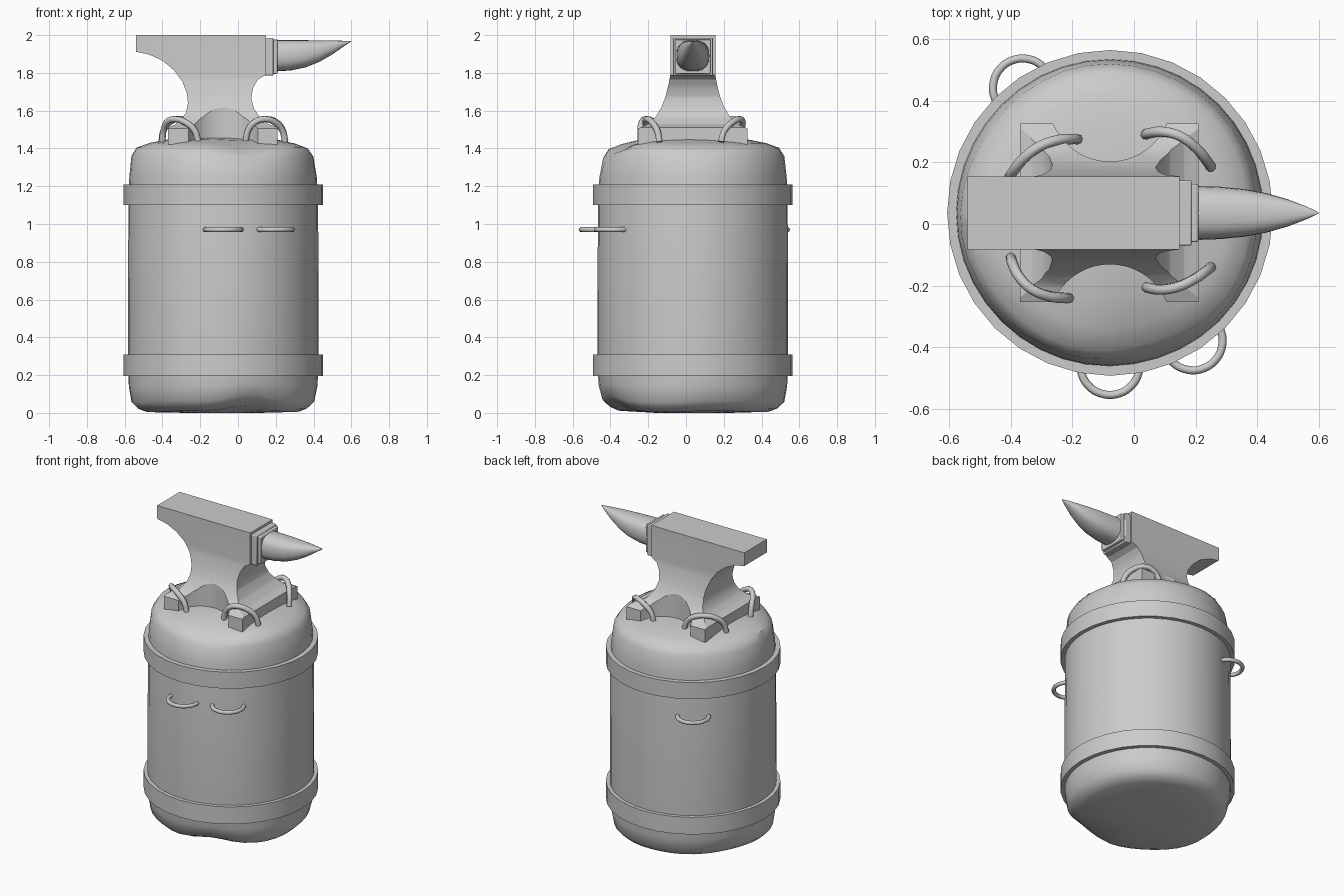
import bpy, bmesh, math
from mathutils import Vector

if "Cube" in bpy.data.objects:
    bpy.data.objects.remove(bpy.data.objects["Cube"])

CX, CY = -0.078, 0.036   # axis of the stump


def finish(ob, angle=35):
    bpy.ops.object.select_all(action='DESELECT')
    ob.select_set(True)
    bpy.context.view_layer.objects.active = ob
    bpy.ops.object.shade_smooth_by_angle(angle=math.radians(angle))
    return ob


def loft(name, rings, closed=False):
    """Skin a list of point rings; cap the ends, or join last to first."""
    bm = bmesh.new()
    vs = [[bm.verts.new(p) for p in r] for r in rings]
    n = len(rings[0])
    pairs = list(zip(vs, vs[1:])) + ([(vs[-1], vs[0])] if closed else [])
    for a, b in pairs:
        for i in range(n):
            j = (i + 1) % n
            bm.faces.new((a[i], a[j], b[j], b[i]))
    if not closed:
        bm.faces.new(vs[0])
        bm.faces.new(vs[-1])
    bmesh.ops.recalc_face_normals(bm, faces=bm.faces)
    me = bpy.data.meshes.new(name)
    bm.to_mesh(me)
    bm.free()
    ob = bpy.data.objects.new(name, me)
    bpy.context.collection.objects.link(ob)
    return ob


def circle(r, z, n, cx=CX, cy=CY):
    return [(cx + r * math.cos(2 * math.pi * i / n),
             cy + r * math.sin(2 * math.pi * i / n), z) for i in range(n)]


def box(name, x0, x1, hy, z0, z1, bevel):
    ob = loft(name, [[(x, CY - hy, z0), (x, CY + hy, z0),
                      (x, CY + hy, z1), (x, CY - hy, z1)] for x in (x0, x1)])
    m = ob.modifiers.new("bevel", 'BEVEL')
    m.width, m.segments = bevel, 2
    return finish(ob)


def boolean(ob, cutter, op):
    m = ob.modifiers.new("bool", 'BOOLEAN')
    m.object, m.operation, m.solver = cutter, op, 'EXACT'
    bpy.ops.object.select_all(action='DESELECT')
    ob.select_set(True)
    bpy.context.view_layer.objects.active = ob
    bpy.ops.object.modifier_apply(modifier=m.name)
    bpy.data.objects.remove(cutter)


def tube(name, pts, radius):
    cu = bpy.data.curves.new(name, 'CURVE')
    cu.dimensions = '3D'
    cu.bevel_depth, cu.bevel_resolution = radius, 2
    cu.use_fill_caps, cu.resolution_u = True, 6
    sp = cu.splines.new('BEZIER')
    sp.bezier_points.add(len(pts) - 1)
    for b, p in zip(sp.bezier_points, pts):
        b.co = p
        b.handle_left_type = b.handle_right_type = 'AUTO'
    ob = bpy.data.objects.new(name, cu)
    bpy.context.collection.objects.link(ob)
    bpy.ops.object.select_all(action='DESELECT')
    ob.select_set(True)
    bpy.context.view_layer.objects.active = ob
    bpy.ops.object.convert(target='MESH')
    return finish(bpy.context.object, 50)


# Stump: worn wooden log, with uneven rounded ends
# (radius, height, amount of wear)
profile = [(0.20, 0.0, 0), (0.41, 0.004, 0.6), (0.455, 0.02, 0.8), (0.49, 0.055, 0.7),
           (0.501, 0.14, 0.2), (0.505, 0.25, 0), (0.504, 0.70, 0), (0.502, 1.15, 0),
           (0.498, 1.25, 0.2), (0.488, 1.36, 0.7), (0.462, 1.405, 0.9),
           (0.39, 1.43, 0.7), (0.28, 1.45, 0.2), (0.12, 1.46, 0)]
rings = []
for r, z, wear in profile:
    ring = []
    for i in range(40):
        a = 2 * math.pi * i / 40
        wob = 0.5 + 0.3 * math.sin(3 * a + 0.6) + 0.2 * math.sin(5 * a + z)
        ang = (a + 1.25 + math.pi) % (2 * math.pi) - math.pi   # chipped patch at the front
        chip = math.exp(-(ang / 0.35) ** 2)
        rr = r - wear * (0.018 * wob + 0.012 * chip)
        dz = wear * (0.012 * wob + 0.05 * chip) * (1 if z < 0.7 else -0.6)
        ring.append((CX + rr * math.cos(a), CY + rr * math.sin(a), z + dz))
    rings.append(ring)
finish(loft("stump", rings), 40)

# Two metal bands round the stump
for name, z0, z1 in (("lower_band", 0.195, 0.31), ("upper_band", 1.10, 1.21)):
    finish(loft(name, [circle(0.49, z0, 32), circle(0.529, z0, 32),
                       circle(0.529, z1, 32), circle(0.49, z1, 32)], True))

# Anvil body: side silhouette crossed with end silhouette
side = [(-0.54, 2.0), (-0.54, 1.912), (-0.47, 1.897), (-0.40, 1.865), (-0.34, 1.815),
        (-0.295, 1.755), (-0.27, 1.69), (-0.265, 1.64), (-0.275, 1.59), (-0.30, 1.55),
        (-0.335, 1.525), (-0.37, 1.512), (-0.37, 1.42), (0.21, 1.42), (0.21, 1.512),
        (0.165, 1.527), (0.12, 1.56), (0.085, 1.61), (0.07, 1.665), (0.08, 1.72),
        (0.105, 1.765), (0.148, 1.79), (0.148, 2.0)]
half = [(0.119, 2.01), (0.119, 1.79), (0.128, 1.74), (0.143, 1.68), (0.165, 1.62),
        (0.195, 1.57), (0.235, 1.53), (0.29, 1.505), (0.29, 1.41)]
end = half + [(-y, z) for y, z in reversed(half)]
anvil = loft("anvil_body", [[(x, y, z) for x, z in side] for y in (CY - 0.4, CY + 0.4)])
boolean(anvil, loft("end_cut", [[(x, CY + y, z) for y, z in end] for x in (-0.7, 0.4)]),
        'INTERSECT')
for s in (1, -1):   # arched hollows between the feet
    c = loft("arch_cut", [circle(0.2, z, 48, CX, CY + s * 0.367) for z in (1.3, 1.77)])
    boolean(anvil, c, 'DIFFERENCE')
finish(anvil, 30)

# Stepped neck and horn
box("neck_step", 0.14, 0.187, 0.106, 1.785, 1.985, 0.005)
box("neck_collar", 0.18, 0.209, 0.094, 1.795, 1.978, 0.005)
# (x, half width, top, bottom)
horn = [(0.20, 0.088, 1.974, 1.808), (0.28, 0.085, 1.974, 1.813), (0.36, 0.077, 1.973, 1.83),
        (0.43, 0.064, 1.972, 1.858), (0.50, 0.044, 1.971, 1.898), (0.56, 0.021, 1.970, 1.94),
        (0.60, 0.002, 1.970, 1.967)]
rings = []
for x, w, t, b in horn:
    ring = []
    for i in range(24):
        a = 2 * math.pi * i / 24
        c, s = math.cos(a), math.sin(a)
        ring.append((x, CY + w * math.copysign(abs(c) ** 0.8, c),
                     (t + b) / 2 + (t - b) / 2 * math.copysign(abs(s) ** 0.8, s)))
    rings.append(ring)
finish(loft("horn", rings), 45)

# Tool hoops on the side of the stump
for k, deg in enumerate((-90, -57, 125)):
    d = Vector((math.cos(math.radians(deg)), math.sin(math.radians(deg)), 0))
    t = Vector((-d.y, d.x, 0))
    c = Vector((CX, CY, 0.97)) + d * 0.495
    pts = [c + 0.096 * (d * math.sin(a) + t * math.cos(a))
           for a in (math.radians(-15 + 30 * i) for i in range(8))]
    tube(f"tool_hoop_{k + 1}", pts, 0.013)

# Staples pinning the anvil feet: start, middle, end in plan
staples = [((-0.405, 0.15), (-0.31, 0.25), (-0.18, 0.275)),
           ((0.035, 0.29), (0.15, 0.285), (0.25, 0.185)),
           ((-0.40, -0.11), (-0.335, -0.21), (-0.21, -0.24)),
           ((0.04, -0.205), (0.14, -0.205), (0.25, -0.14))]
for k, (p, m, q) in enumerate(staples):
    p, m, q = Vector(p), Vector(m), Vector(q)
    pts = []
    for i in range(7):
        u = 0.5 - 0.5 * math.cos(math.pi * i / 6)
        ctrl = 2 * m - 0.5 * (p + q)
        xy = (1 - u) ** 2 * p + 2 * u * (1 - u) * ctrl + u * u * q
        pts.append((xy.x, xy.y, 1.435 + 0.12 * math.sin(math.pi * i / 6)))
    tube(f"foot_staple_{k + 1}", pts, 0.017)
